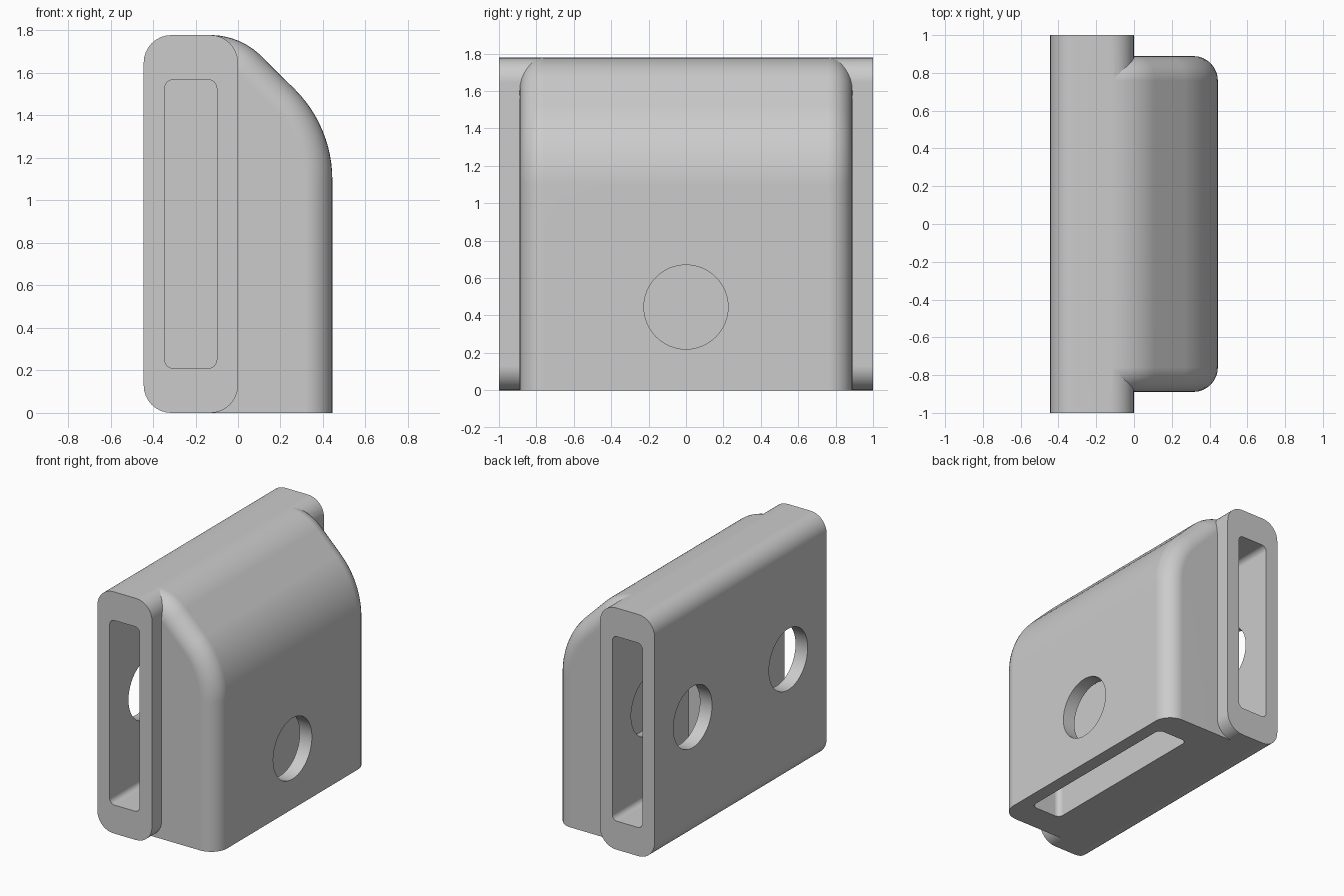
import bpy, bmesh
from math import sin, cos, pi, radians
from mathutils import Matrix

cube = bpy.data.objects.get("Cube")
if cube:
    bpy.data.objects.remove(cube, do_unlink=True)

HALF_X, HEIGHT, BODY_Y, FILLET = 0.444, 1.778, 0.889, 0.13

grey = bpy.data.materials.new("plain grey")
grey.use_nodes = True
grey.diffuse_color = (0.6, 0.6, 0.6, 1)
grey.node_tree.nodes["Principled BSDF"].inputs["Base Color"].default_value = (0.6, 0.6, 0.6, 1)


def arc(cx, cy, r, start, end, steps):
    """Points on an arc, angles in degrees."""
    angles = [radians(start + (end - start) * i / steps) for i in range(steps + 1)]
    return [(cx + r * cos(a), cy + r * sin(a)) for a in angles]


def round_rect(a0, a1, b0, b1, r, steps=8):
    pts = arc(a1 - r, b0 + r, r, -90, 0, steps) + arc(a1 - r, b1 - r, r, 0, 90, steps)
    return pts + arc(a0 + r, b1 - r, r, 90, 180, steps) + arc(a0 + r, b0 + r, r, 180, 270, steps)


def prism(name, outline, axis, low, high, fillet_rule=None):
    """Extrude a 2D outline along an axis; optionally round the edges a rule picks."""
    place = {"x": lambda p, t: (t, p[0], p[1]),
             "y": lambda p, t: (p[0], t, p[1]),
             "z": lambda p, t: (p[0], p[1], t)}[axis]
    bm = bmesh.new()
    face = bm.faces.new([bm.verts.new(place(p, low)) for p in outline])
    top = bmesh.ops.extrude_face_region(bm, geom=[face], use_keep_orig=True)["geom"]
    shift = place((0, 0), high - low)
    bmesh.ops.translate(bm, vec=shift, verts=[g for g in top if isinstance(g, bmesh.types.BMVert)])
    bmesh.ops.recalc_face_normals(bm, faces=bm.faces)
    if fillet_rule:
        bmesh.ops.bevel(bm, geom=[e for e in bm.edges if fillet_rule(e)], offset=FILLET,
                        segments=8, profile=0.5, affect='EDGES', clamp_overlap=False)
    mesh = bpy.data.meshes.new(name)
    bm.to_mesh(mesh)
    bm.free()
    mesh.materials.append(grey)
    obj = bpy.data.objects.new(name, mesh)
    bpy.context.collection.objects.link(obj)
    return obj


def combine(target, other, operation):
    mod = target.modifiers.new(operation.lower(), 'BOOLEAN')
    mod.operation, mod.object, mod.solver = operation, other, 'EXACT'
    bpy.context.view_layer.objects.active = target
    bpy.ops.object.modifier_apply(modifier=mod.name)
    bpy.data.objects.remove(other, do_unlink=True)


# Long rounded bar
bracket = prism("corner_bracket", round_rect(-HALF_X, 0, 0, HEIGHT, FILLET), "y", -1, 1)

# Sloped side block with rounded ends
profile = [(-0.2, 0), (HALF_X, 0)]
profile += arc(HALF_X - 0.6, 1.098, 0.6, 0, 45, 12)
profile += arc(-0.13, HEIGHT - 0.34, 0.34, 45, 90, 12)
profile += [(-0.2, HEIGHT)]


def is_end_edge(edge):
    a, b = (v.co for v in edge.verts)
    on_end = abs(a.y - b.y) < 1e-4
    on_floor = max(a.z, b.z) < 1e-4
    on_back = max(a.x, b.x) < -0.19
    return on_end and not on_floor and not on_back


block = prism("side_block", profile, "y", -BODY_Y, BODY_Y, is_end_edge)
combine(bracket, block, 'UNION')

# Blind sockets at both bar ends, each with a round side hole
for side in (-1, 1):
    slot = round_rect(-0.345, -0.1, 0.21, 1.568, 0.04)
    ends = sorted((side * 0.111, side * 1.1))
    combine(bracket, prism("socket_cutter", slot, "y", *ends), 'DIFFERENCE')
    ring = arc(side * 0.556, 0.889, 0.225, 0, 360, 48)[:-1]
    combine(bracket, prism("hole_cutter", ring, "x", -0.6, -0.02), 'DIFFERENCE')

# Blind socket under the block, with its side hole
slot = round_rect(0.1, 0.345, -0.68, 0.68, 0.04)
combine(bracket, prism("socket_cutter", slot, "z", -0.1, 0.889), 'DIFFERENCE')
ring = arc(0, 0.445, 0.225, 0, 360, 48)[:-1]
combine(bracket, prism("hole_cutter", ring, "x", 0.02, 0.6), 'DIFFERENCE')

# Smooth rounds, crisp edges, flat faces kept flat
bpy.ops.object.select_all(action='DESELECT')
bracket.select_set(True)
bpy.context.view_layer.objects.active = bracket
bpy.ops.object.shade_smooth_by_angle(angle=radians(30))
weighted = bracket.modifiers.new("weighted_normals", 'WEIGHTED_NORMAL')
weighted.keep_sharp = True
